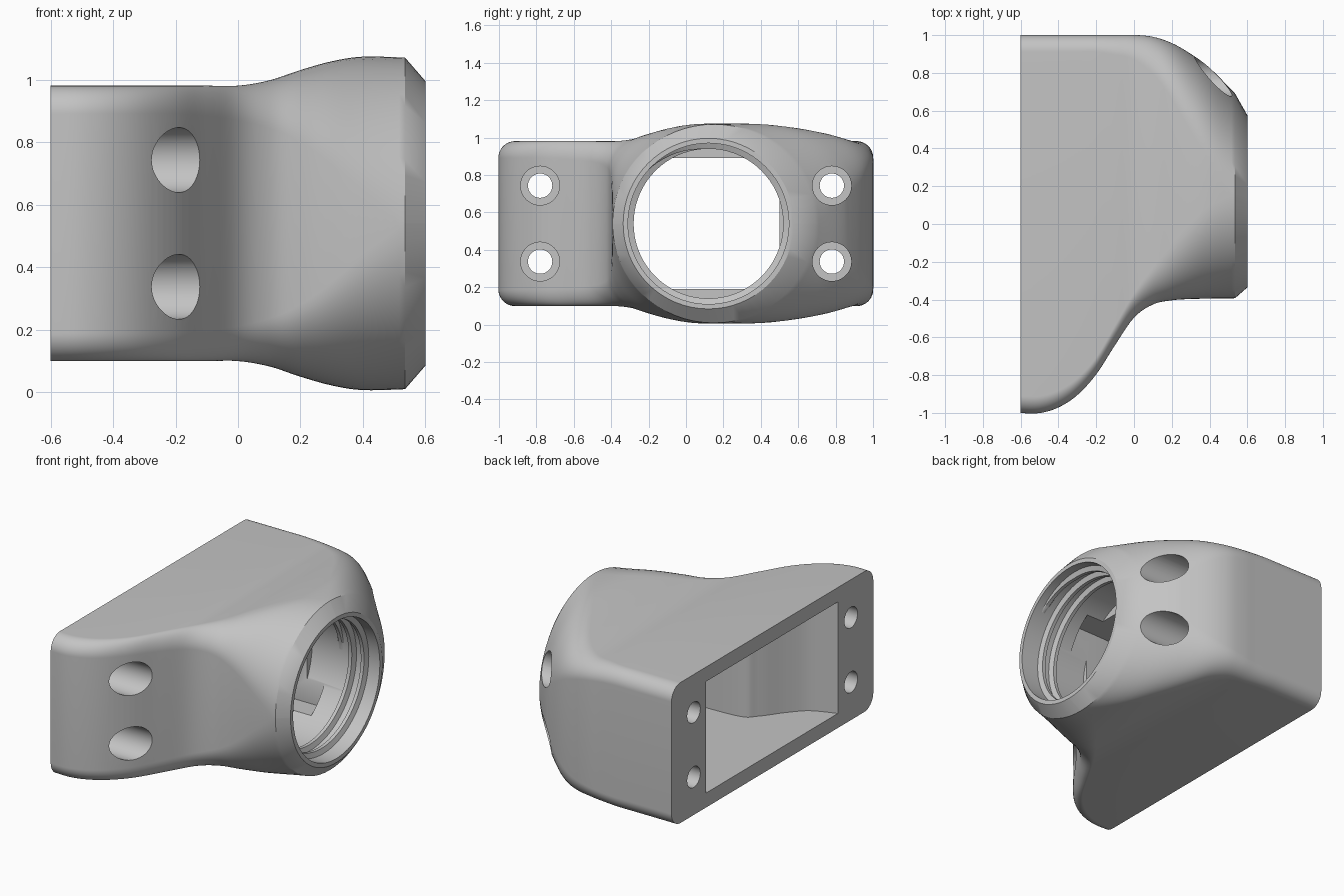
import bpy, bmesh, math
from mathutils import Vector

cube = bpy.data.objects.get("Cube")
if cube:
    bpy.data.objects.remove(cube)

grey = bpy.data.materials.new("light grey")
grey.use_nodes = True
grey.diffuse_color = (0.55, 0.55, 0.55, 1)
grey.node_tree.nodes["Principled BSDF"].inputs["Base Color"].default_value = grey.diffuse_color

MID_Z = 0.54      # height of the bore axis
PORT_Y = 0.12     # sideways position of the bore axis
BACK = -0.6


def loft(name, sections, closed=False):
    """Skin a list of equal-length rings and cap the ends."""
    bm = bmesh.new()
    rings = [[bm.verts.new(p) for p in ring] for ring in sections]
    n = len(rings[0])
    for a, b in zip(rings, rings[1:]):
        for i in range(n):
            j = (i + 1) % n
            bm.faces.new((a[i], a[j], b[j], b[i]))
    bm.faces.new(rings[0])
    bm.faces.new(rings[-1])
    bmesh.ops.recalc_face_normals(bm, faces=bm.faces)
    mesh = bpy.data.meshes.new(name)
    bm.to_mesh(mesh)
    bm.free()
    mesh.materials.append(grey)
    obj = bpy.data.objects.new(name, mesh)
    bpy.context.collection.objects.link(obj)
    return obj


def circle(x, y, z, r, n=64):
    turn = [2 * math.pi * i / n for i in range(n)]
    return [(x, y + r * math.cos(a), z + r * math.sin(a)) for a in turn]


def rounded_section(x, y0, y1, half, blend, steps=16):
    """Rounded rectangle that becomes an ellipse when blend reaches 1."""
    half_y, mid_y = (y1 - y0) / 2, (y0 + y1) / 2
    ry = 0.09 + (half_y - 0.09) * blend
    rz = 0.09 + (half - 0.09) * blend
    ring = []
    for quarter, (sy, sz) in enumerate(((1, 1), (-1, 1), (-1, -1), (1, -1))):
        for k in range(steps + 1):
            a = math.pi / 2 * (quarter + k / steps)
            # a hair of straight edge keeps neighbouring corners distinct
            ring.append((x, mid_y + sy * (half_y - ry + 0.001) + ry * math.cos(a),
                         MID_Z + sz * (half - rz + 0.001) + rz * math.sin(a)))
    return ring


def smooth_rows(rows, steps=5):
    """Catmull-Rom interpolation through rows of values."""
    rows = [Vector(r) for r in rows]
    out = []
    for i in range(len(rows) - 1):
        p0, p1 = rows[max(i - 1, 0)], rows[i]
        p2, p3 = rows[i + 1], rows[min(i + 2, len(rows) - 1)]
        for k in range(steps):
            t = k / steps
            out.append(0.5 * (2 * p1 + (p2 - p0) * t + (2 * p0 - 5 * p1 + 4 * p2 - p3) * t ** 2
                              + (3 * p1 - p0 - 3 * p2 + p3) * t ** 3))
    return out + [rows[-1]]


# Housing: x, right side, left side, half height, roundness
stations = [
    (BACK, -1, 1, 0.44, 0),
    (-0.5, -1, 1, 0.44, 0),
    (-0.4, -0.97, 1, 0.44, 0),
    (-0.3, -0.905, 1, 0.44, 0),
    (-0.2, -0.795, 1, 0.44, 0),
    (-0.1, -0.64, 1, 0.44, 0.02),
    (0, -0.495, 1, 0.44, 0.06),
    (0.1, -0.425, 0.99, 0.457, 0.17),
    (0.2, -0.403, 0.957, 0.49, 0.35),
    (0.3, -0.396, 0.9, 0.518, 0.56),
    (0.4, -0.394, 0.826, 0.533, 0.77),
    (0.535, -0.392, 0.69, 0.53, 1),
]
sections = [rounded_section(*row) for row in smooth_rows(stations)]
sections.append(rounded_section(0.6, PORT_Y - 0.455, PORT_Y + 0.455, 0.455, 1))
housing = loft("housing", sections)

# Cavity: plan outline extruded between floor and ceiling
right_wall = smooth_rows([(BACK, -0.65), (-0.45, -0.59), (-0.35, -0.49),
                          (-0.25, -0.36), (-0.15, -0.295), (0.25, -0.28)])
plan = [(-0.7, -0.65)] + [tuple(p) for p in right_wall]
plan += [(0.25, 0.5), (-0.05, 0.5), (-0.3, 0.62), (BACK, 0.66), (-0.7, 0.66)]
cutters = [loft("cavity_cutter", [[(x, y, z) for x, y in plan] for z in (0.19, 0.89)])]

# Round port, then stepped screw holes at the four corners
cutters.append(loft("port_cutter", [circle(x, PORT_Y, MID_Z, 0.43, 96) for x in (0.13, 0.7)]))
for y in (-0.78, 0.78):
    for dz in (-0.203, 0.203):
        steps = ((-0.7, 0.065), (-0.4, 0.065), (-0.4, 0.104), (0.8, 0.104))
        cutters.append(loft("screw_cutter", [circle(x, y, MID_Z + dz, r, 48) for x, r in steps]))

bpy.context.view_layer.objects.active = housing
for cutter in cutters:
    mod = housing.modifiers.new("cut", "BOOLEAN")
    mod.operation = "DIFFERENCE"
    mod.solver = "EXACT"
    mod.object = cutter
    bpy.ops.object.modifier_apply(modifier=mod.name)
    bpy.data.objects.remove(cutter)

# Internal screw thread: a tapered ridge swept along a helix
pitch, turns, per_turn = 0.085, 2.4, 72
count = int(turns * per_turn)
ridge = []
for i in range(count + 1):
    a = 2 * math.pi * i / per_turn
    x = 0.33 + pitch * i / per_turn
    taper = min(1, i / 9, (count - i) / 9)
    tip = 0.432 - 0.032 * taper
    profile = ((-0.026, 0.438), (-0.011, tip), (0.011, tip), (0.026, 0.438))
    ridge.append([(x + dx, PORT_Y + r * math.cos(a), MID_Z + r * math.sin(a)) for dx, r in profile])
thread = loft("port_thread", ridge)

for obj in (housing, thread):
    bpy.ops.object.select_all(action="DESELECT")
    obj.select_set(True)
    bpy.context.view_layer.objects.active = obj
    bpy.ops.object.shade_smooth_by_angle(angle=math.radians(30))
